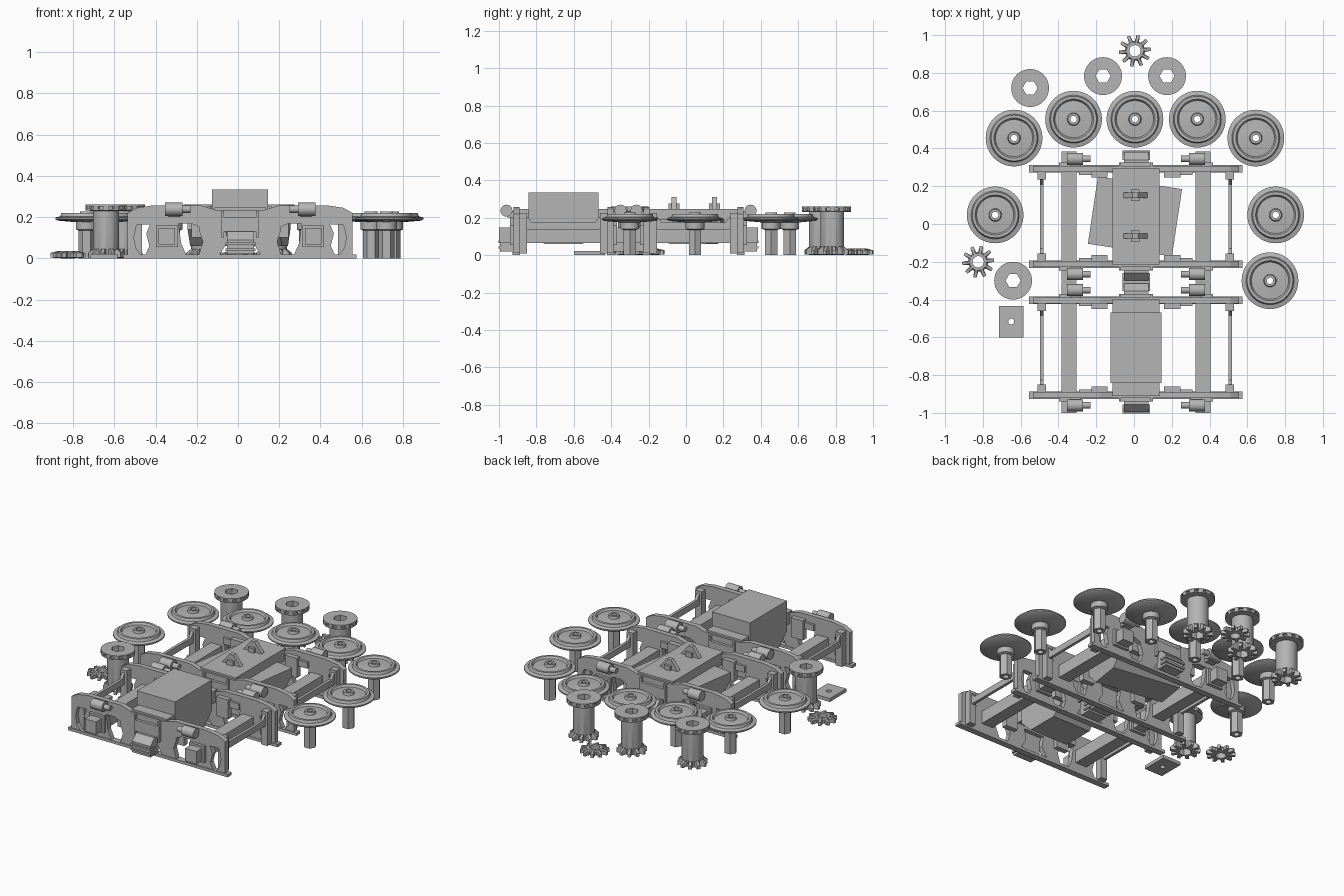
import bpy, bmesh, math
from mathutils import Matrix, Vector

cube = bpy.data.objects.get("Cube")
if cube:
    bpy.data.objects.remove(cube)

grey = bpy.data.materials.new("plain_grey")
grey.use_nodes = True
grey.diffuse_color = (0.46, 0.46, 0.46, 1)
grey.node_tree.nodes["Principled BSDF"].inputs["Base Color"].default_value = (0.46, 0.46, 0.46, 1)


def finish(name, bm, smooth=False):
    bmesh.ops.recalc_face_normals(bm, faces=bm.faces)
    mesh = bpy.data.meshes.new(name)
    bm.to_mesh(mesh)
    bm.free()
    mesh.materials.append(grey)
    ob = bpy.data.objects.new(name, mesh)
    bpy.context.collection.objects.link(ob)
    if smooth:
        bpy.ops.object.select_all(action='DESELECT')
        ob.select_set(True)
        bpy.context.view_layer.objects.active = ob
        bpy.ops.object.shade_smooth_by_angle(angle=math.radians(30))
    return ob


def prism(name, pts, axis, lo, hi, at=(0, 0)):
    """Extrude a profile: axis y takes (x, z) points, axis x takes (y, z) points."""
    bm = bmesh.new()
    rings = []
    for d in (lo, hi):
        rings.append([bm.verts.new((at[0] + a, at[1] + d, b) if axis == 'y'
                                   else (at[0] + d, at[1] + a, b)) for a, b in pts])
    n = len(pts)
    for i in range(n):
        j = (i + 1) % n
        bm.faces.new((rings[0][i], rings[0][j], rings[1][j], rings[1][i]))
    for r in rings:
        bm.faces.new(r)
    return finish(name, bm)


def box(name, x, y, z, at=(0, 0)):
    (x0, x1), (y0, y1) = sorted(x), sorted(y)
    return prism(name, [(x0, z[0]), (x1, z[0]), (x1, z[1]), (x0, z[1])], 'y', y0, y1, at)


def rod(name, x0, x1, y, z, r):
    bm = bmesh.new()
    m = Matrix.Translation(((x0 + x1) / 2, y, z)) @ Matrix.Rotation(math.pi / 2, 4, 'Y')
    bmesh.ops.create_cone(bm, cap_ends=True, segments=20, radius1=r, radius2=r,
                          depth=abs(x1 - x0), matrix=m)
    return finish(name, bm, True)


SEGS = 60


def radius(kind, r, k):
    if kind == 'hex':
        return r * math.cos(math.pi / 6) / math.cos(math.radians(k * 6 % 60 - 30))
    if kind == 'gear':
        return r if k % 6 < 3 else r * 0.62
    return r


def lathe(name, profile, x, y):
    """Spin a closed profile of (kind, radius, z) points about an upright axis."""
    bm = bmesh.new()
    rings = [[bm.verts.new((x + radius(t, r, k) * math.cos(k * math.tau / SEGS),
                            y + radius(t, r, k) * math.sin(k * math.tau / SEGS), z))
              for k in range(SEGS)] for t, r, z in profile]
    for a, b in zip(rings, rings[1:] + rings[:1]):
        for k in range(SEGS):
            j = (k + 1) % SEGS
            bm.faces.new((a[k], a[j], b[j], b[k]))
    return finish(name, bm, True)


# Flanged wheels lying face up on hexagonal stub axles
wheel_profile = [('o', .017, 0), ('hex', .038, 0), ('hex', .038, .135), ('o', .05, .14),
                 ('o', .05, .175), ('o', .14, .183), ('o', .15, .19), ('o', .15, .198),
                 ('o', .127, .204), ('o', .121, .22), ('o', .106, .22), ('o', .098, .207),
                 ('o', .034, .212), ('o', .03, .228), ('o', .017, .228)]
for x, y in [(-.635, .455), (-.32, .555), (.005, .555), (.335, .555), (.645, .455),
             (-.735, .048), (.75, .048), (.72, -.3)]:
    lathe("wheel", wheel_profile, x, y)

# Loose cog wheels
cog_profile = [('o', .03, 0), ('gear', .085, .004), ('gear', .085, .026), ('o', .045, .036), ('o', .03, .036)]
for x, y in [(.005, .917), (-.825, -.2)]:
    lathe("loose_cog", cog_profile, x, y)

# Drums with a toothed foot, a studded head and a hexagonal bore
drum_profile = [('hex', .04, 0), ('gear', .088, .004), ('gear', .088, .026), ('o', .063, .045),
                ('o', .063, .23), ('o', .1, .232), ('o', .1, .239), ('o', .088, .239),
                ('o', .088, .252), ('o', .1, .252), ('o', .1, .26), ('hex', .04, .26)]
for x, y in [(-.55, .72), (-.164, .783), (.175, .783), (-.64, -.3)]:
    lathe("drum", drum_profile, x, y)
    bm = bmesh.new()
    for k in range(12):
        m = (Matrix.Translation((x, y, .2455)) @ Matrix.Rotation(k * math.tau / 12, 4, 'Z')
             @ Matrix.Translation((.092, 0, 0)) @ Matrix.Diagonal((.015, .026, .015, 1)))
        bmesh.ops.create_cube(bm, size=1, matrix=m)
    finish("drum_studs", bm)

# Small loose plate with a hole
plate = box("loose_plate", (-.065, .065), (-.083, .083), (0, .022), (-.65, -.517))
bm = bmesh.new()
bmesh.ops.create_cone(bm, cap_ends=True, segments=16, radius1=.016, radius2=.016, depth=.2,
                      matrix=Matrix.Translation((-.65, -.517, 0)))
cutter = finish("plate_hole_cutter", bm)
cutter.hide_render = True
cutter.hide_set(True)
cut = plate.modifiers.new("hole", 'BOOLEAN')
cut.operation, cut.object, cut.solver = 'DIFFERENCE', cutter, 'EXACT'

# Side frame outlines (half, mirrored in x)
beam_half = [(.0, .235), (.12, .235), (.19, .257), (.42, .257), (.5, .245), (.545, .22),
             (.545, .165), (.45, .165), (.24, .17), (.19, .15), (0, .15)]
beam = beam_half + [(-x, z) for x, z in reversed(beam_half[1:-1])]
pedestal = [(.3, .18), (.43, .18), (.455, .12), (.44, .06), (.46, .015), (.26, .015), (.285, .07)]
end_post = [(.48, .2), (.545, .2), (.545, .01), (.475, .01), (.505, .05), (.515, .1), (.505, .15)]
centre_post = [(.08, .2), (.18, .2), (.2, .14), (.18, .08), (.2, .015), (.1, .015), (.06, .08)]
drop_beam = [(-.25, .215), (-.2, .215), (-.17, .175), (.17, .175), (.2, .215), (.25, .215),
             (.25, .17), (.22, .17), (.19, .135), (-.19, .135), (-.22, .17), (-.25, .17)]
step = [(.26, .02), (.34, .02), (.34, .09), (.3, .13), (.26, .13)]


def flip(pts, s):
    return [(s * a, b) for a, b in pts]


def bogie(cy):
    at = (.01, cy)
    for s in (-1, 1):
        # Side frame
        y0, y1 = s * .235, s * .267
        prism("side_frame_beam", beam, 'y', y0, y1, at)
        box("side_frame_rail", (-.565, .565), (s * .232, s * .272), (0, .018), at)
        for q in (-1, 1):
            for name, pts in (("pedestal", pedestal), ("frame_end_post", end_post),
                              ("frame_centre_post", centre_post)):
                prism(name, flip(pts, q), 'y', y0, y1, at)
            # Axle box, cylinder, rib and brake block
            box("axle_box", (q * .302, q * .408), (s * .25, s * .285), (.055, .16), at)
            rod("cylinder", .01 + q * .28, .01 + q * .365, cy + s * .305, .238, .032)
            rod("cylinder_stub", .01 + q * .24, .01 + q * .28, cy + s * .305, .238, .017)
            box("cylinder_bracket", (q * .29, q * .35), (s * .26, s * .3), (.2, .235), at)
            box("frame_rib", (q * .078, q * .09), (s * .26, s * .285), (.1, .23), at)
            box("brake_block", (q * .15, q * .235), (s * .205, s * .24), (.1, .225), at)
            box("brake_arm", (q * .2, q * .3), (s * .22, s * .24), (.17, .21), at)
            box("end_bracket", (q * .475, q * .52), (s * .195, s * .24), (.01, .225), at)
        # Centre spring step
        prism("centre_step", flip(step, s), 'x', -.063, .067, at)
        for z in (.035, .065):
            box("step_slat", (-.07, .074), (s * .3, s * .348), (z, z + .012), at)
        box("step_hanger", (-.09, .09), (s * .26, s * .285), (.13, .2), at)
    for q in (-1, 1):
        # Cross beams and cranked end beams
        box("cross_beam", (q * .315, q * .395), (-.345, .345), (.066, .147), at)
        prism("end_beam", drop_beam, 'x', q * .49, q * .508, at)
    # Bolster
    box("bolster", (-.125, .125), (-.255, .255), (.17, .247), at)


def motor_hull(name, x0, x1, half, top, at):
    pts = [(-half, top), (-half, .14), (-half * .55, .06), (half * .55, .06), (half, .14), (half, top)]
    return prism(name, pts, 'x', x0, x1, at)


rear_y, front_y = .04, -.655
bogie(rear_y)
bogie(front_y)

# Motor block standing through the front bogie
motor_hull("motor_block", -.135, .135, .187, .335, (.01, front_y))

# Slewed motor hull under the rear bolster, with two lugs on top
hull = motor_hull("slewed_hull", -.225, .225, .18, .19, (0, 0))
hull.location = (.005, rear_y, 0)
hull.rotation_euler.z = math.radians(-8.5)
for y in (.152, -.064):
    prism("bolster_lug", [(-.065, .245), (.065, .245), (.015, .31), (-.015, .31)], 'y',
          y - .014, y + .014, (.007, 0))
    box("lug_foot", (-.022, .022), (-.03, .03), (.245, .275), (.007, y))
